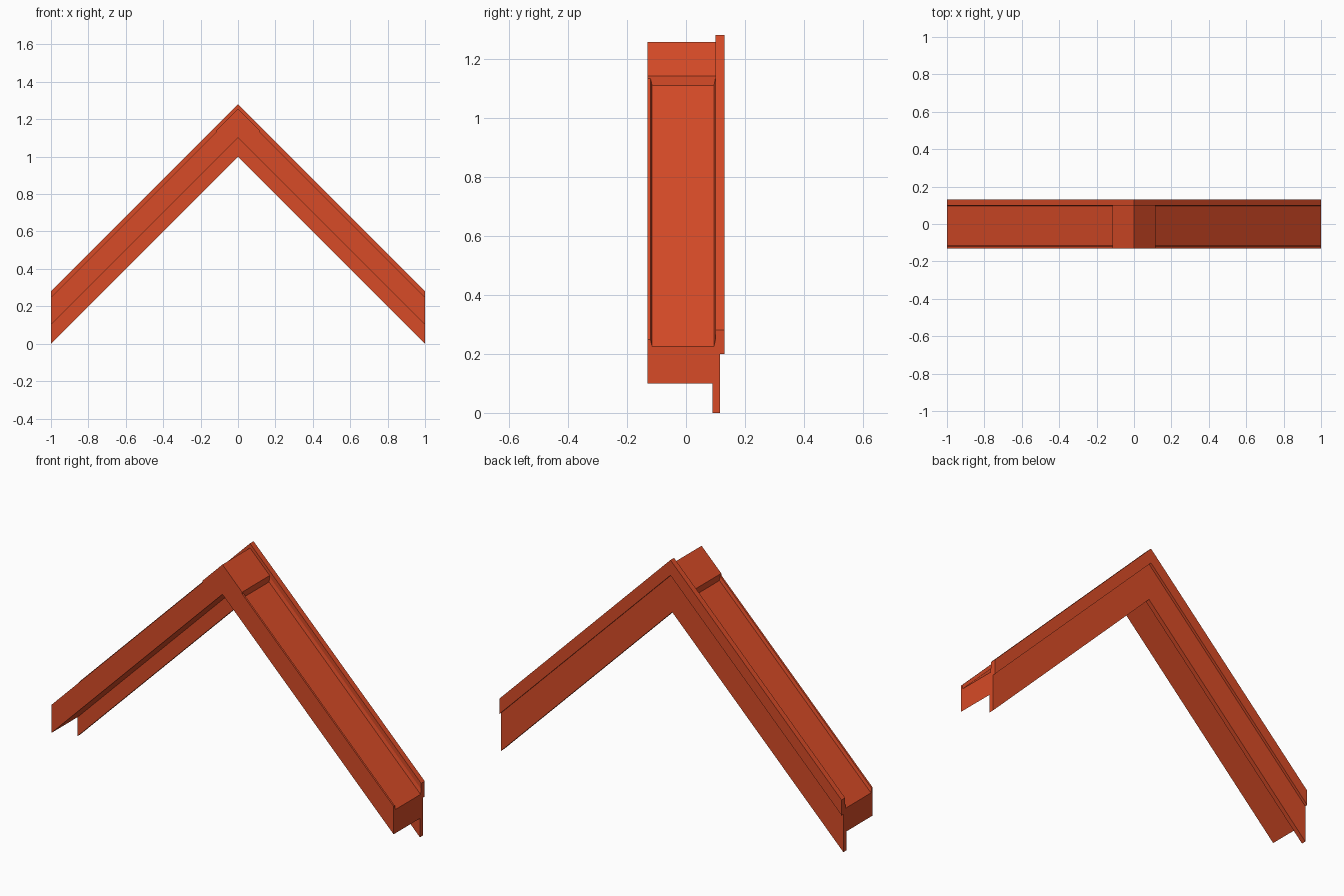
import bpy
import bmesh

cube = bpy.data.objects.get("Cube")
if cube:
    bpy.data.objects.remove(cube, do_unlink=True)

paint = bpy.data.materials.new("orange_red_paint")
paint.use_nodes = True
colour = (0.68, 0.07, 0.02, 1)
paint.diffuse_color = colour
paint.node_tree.nodes["Principled BSDF"].inputs["Base Color"].default_value = colour


def gable_sweep(name, profile, half_width):
    """Sweep a closed (y, z) profile up one 45 degree slope and down the other."""
    bm = bmesh.new()
    rings = [[bm.verts.new((x, y, z + 1 - abs(x))) for y, z in profile]
             for x in (-half_width, 0, half_width)]
    n = len(profile)
    for a, b in zip(rings, rings[1:]):
        for i in range(n):
            j = (i + 1) % n
            bm.faces.new((a[i], a[j], b[j], b[i]))
    bm.faces.new(rings[0])
    bm.faces.new(rings[-1])
    bmesh.ops.recalc_face_normals(bm, faces=bm.faces)
    mesh = bpy.data.meshes.new(name)
    bm.to_mesh(mesh)
    bm.free()
    mesh.materials.append(paint)
    obj = bpy.data.objects.new(name, mesh)
    bpy.context.collection.objects.link(obj)
    return obj


# Recessed channel shared by the trim and the ridge cap
channel = [(0.095, 0.225), (-0.115, 0.225), (-0.12, 0.248), (-0.13, 0.248)]

# Gable trim: box body, hanging back plate, raised back lip and front rim
gable_sweep("gable_trim", [
    (-0.13, 0.10), (0.09, 0.10), (0.09, 0), (0.115, 0), (0.115, 0.20),
    (0.13, 0.20), (0.13, 0.281), (0.10, 0.281), (0.10, 0.25)] + channel, 1)

# Ridge cap filling the channel at the peak
gable_sweep("ridge_cap", [(-0.13, 0.257), (0.10, 0.257), (0.10, 0.25)] + channel, 0.115)
